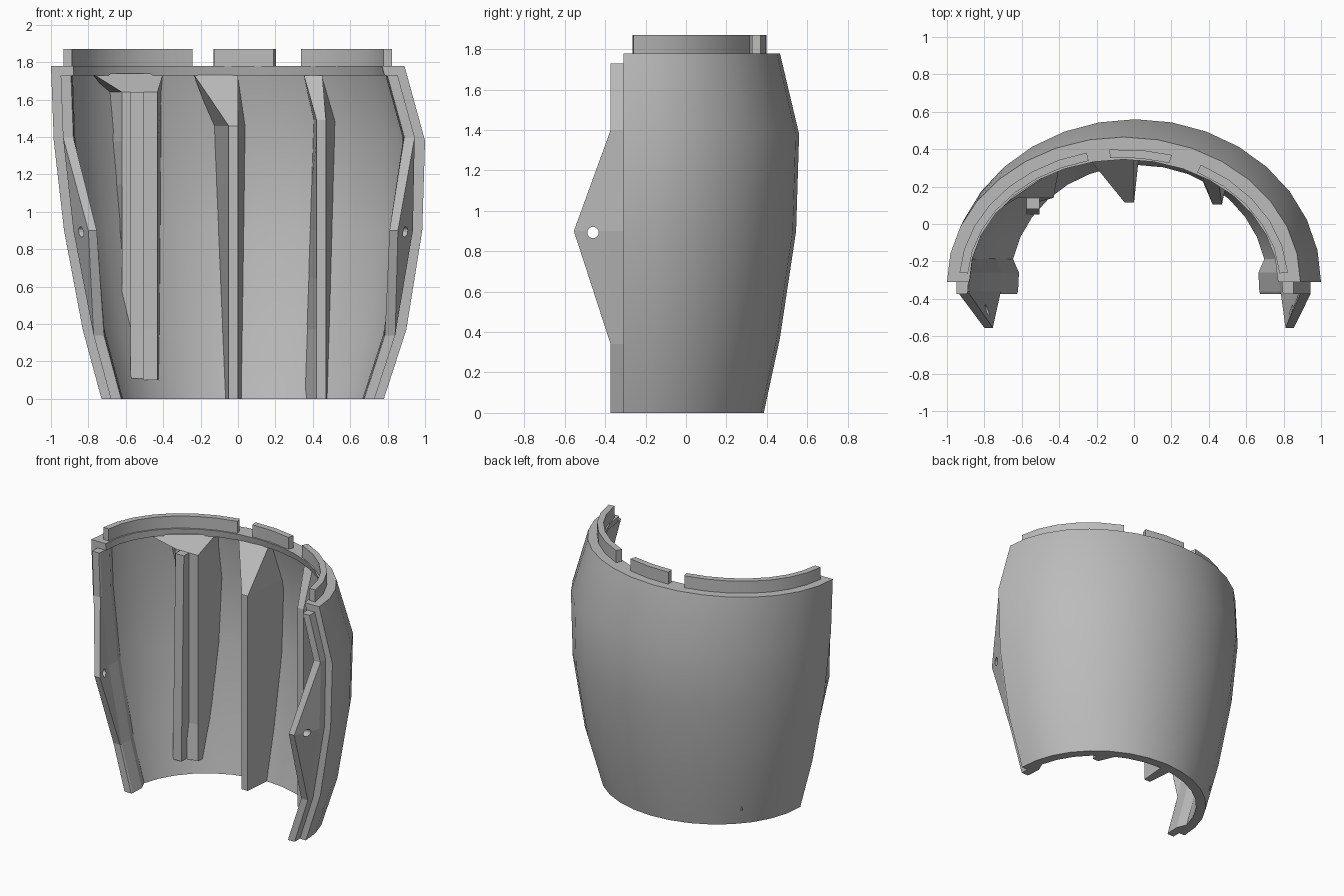
import bpy, bmesh, math
from mathutils import Vector

cube = bpy.data.objects.get("Cube")
if cube:
    bpy.data.objects.remove(cube, do_unlink=True)

grey = bpy.data.materials.new("plain grey")
grey.use_nodes = True
grey.diffuse_color = (0.5, 0.5, 0.5, 1)
grey.node_tree.nodes["Principled BSDF"].inputs["Base Color"].default_value = (0.5, 0.5, 0.5, 1)

FRONT = -0.31   # y of the shell's open edge
WALL = 0.07     # wall thickness
# height, right edge x, left edge x, back y
STATIONS = [(0, -.73, .78, .385), (.37, -.83, .90, .465), (.90, -.93, .985, .545),
            (1.38, -.985, 1.0, .56), (1.78, -1.0, .89, .465)]


def outline(z):
    """Outer edges and back depth at a height."""
    for a, b in zip(STATIONS, STATIONS[1:]):
        if z <= b[0]:
            k = (z - a[0]) / (b[0] - a[0])
            return [p + (q - p) * k for p, q in zip(a[1:], b[1:])]
    return STATIONS[-1][1:]


def arc_point(z, angle, inset, height=None):
    lo, hi, back = outline(z)
    return Vector(((lo + hi) / 2 + ((hi - lo) / 2 - inset) * math.cos(angle),
                   FRONT + (back - FRONT - inset) * math.sin(angle),
                   z if height is None else height))


def wall_y(x, z):
    """Depth of the inner wall."""
    lo, hi, back = outline(z)
    u = (x - (lo + hi) / 2) / ((hi - lo) / 2 - WALL)
    return FRONT + (back - FRONT - WALL) * math.sqrt(max(0, 1 - u * u))


def loft(name, rings):
    """Skin closed rings of equal size and cap both ends."""
    bm = bmesh.new()
    loops = [[bm.verts.new(p) for p in ring] for ring in rings]
    n = len(loops[0])
    for a, b in zip(loops, loops[1:]):
        for i in range(n):
            j = (i + 1) % n
            bm.faces.new((a[i], a[j], b[j], b[i]))
    bm.faces.new(loops[0])
    bm.faces.new(loops[-1])
    bmesh.ops.recalc_face_normals(bm, faces=bm.faces)
    mesh = bpy.data.meshes.new(name)
    bm.to_mesh(mesh)
    bm.free()
    mesh.materials.append(grey)
    ob = bpy.data.objects.new(name, mesh)
    bpy.context.collection.objects.link(ob)
    return ob


def smooth(ob):
    bpy.ops.object.select_all(action='DESELECT')
    ob.select_set(True)
    bpy.context.view_layer.objects.active = ob
    bpy.ops.object.shade_smooth_by_angle(angle=math.radians(30))


# Curved shell, swept around the arc, with a thicker rim at the top
SEGMENTS = 16
sections = []
for i in range(SEGMENTS + 1):
    ang = math.pi * i / SEGMENTS
    outer = [arc_point(s[0], ang, 0) for s in STATIONS]
    inner = [arc_point(1.78, ang, .12), arc_point(1.73, ang, .12), arc_point(1.73, ang, WALL)]
    inner += [arc_point(s[0], ang, WALL) for s in STATIONS[-2::-1]]
    sections.append(outer + inner)
smooth(loft("shell", sections))

# Raised tabs along the rim
for name, start, end in (("left_tab", 4, 62), ("middle_tab", 73, 95), ("right_tab", 103, 176)):
    steps = max(2, round((end - start) / 11))
    rings = []
    for i in range(steps + 1):
        ang = math.radians(start + (end - start) * i / steps)
        rings.append([arc_point(1.78, ang, d, h)
                      for d, h in ((.065, 1.76), (.065, 1.87), (.11, 1.87), (.11, 1.76))])
    smooth(loft(name, rings))

# Edge lips that swell into drilled ears at mid height
for name, side in (("left_lip", 1), ("right_lip", -1)):
    rings = []
    for z in (0, .34, .9, 1.4, 1.73):
        lo, hi, back = outline(z)
        edge = hi if side > 0 else lo
        ear = z == .9
        tip = [(.13, -.555), (.175, -.555)] if ear else [(.05, -.373), (.105, -.373)]
        section = [(.03, -.14), (.05, -.26), (.05, -.37)] + tip + [(.11, -.36), (.115, -.26), (.08, -.18)]
        rings.append([Vector((edge - side * d, y, z)) for d, y in section])
    lip = loft(name, rings)
    bpy.ops.mesh.primitive_cylinder_add(vertices=20, radius=.028, depth=.6,
                                        location=(side * .85, -.46, .893),
                                        rotation=(0, math.pi / 2, 0))
    cutter = bpy.context.object
    cutter.hide_render = True
    hole = lip.modifiers.new("hole", 'BOOLEAN')
    hole.operation = 'DIFFERENCE'
    hole.solver = 'EXACT'
    hole.object = cutter
    bpy.ops.object.select_all(action='DESELECT')
    lip.select_set(True)
    bpy.context.view_layer.objects.active = lip
    bpy.ops.object.modifier_apply(modifier=hole.name)
    bpy.data.objects.remove(cutter, do_unlink=True)


def rib(name, bottom, top, tip_y, tip, base_low, base_mid, base_top):
    """Inner rib: straight nose, base that follows the wall, sloped top."""
    rings = []
    heights = [bottom] + [z for z in (.37, .65, .9, 1.15, 1.38) if z < top] + [top]
    for z in heights:
        k = (z - bottom) / (1.38 - bottom)
        xa, xb = (p + (q - p) * k for p, q in zip(base_low, base_mid))
        ya, yb = wall_y(xa, z) + .03, wall_y(xb, z) + .03
        rings.append([Vector((xa, ya, z)), Vector((tip[0], min(tip_y, ya), z)),
                      Vector((tip[1], min(tip_y, yb), z)), Vector((xb, yb, z))])
    xa, xb = base_top
    ya, yb = wall_y(xa, 1.73), wall_y(xb, 1.73)
    rings.append([Vector((xa, ya + .03, 1.74)), Vector((xa, ya - .04, 1.74)),
                  Vector((xb, yb - .04, 1.74)), Vector((xb, yb + .03, 1.74))])
    return loft(name, rings)


rib("middle_rib", 0, 1.46, .115, (-.05, .0), (-.07, .02), (-.13, .04), (-.24, .0))
rib("left_rib", 0, 1.49, .105, (.42, .47), (.35, .48), (.40, .52), (.35, .45))
rib("right_rib", .1, 1.64, .14, (-.62, -.43), (-.56, -.42), (-.68, -.41), (-.78, -.40))

# Raised strip on the face of the right rib
loft("right_rib_strip", [[Vector((-.575, y, z)), Vector((-.505, y, z)),
                          Vector((-.505, .16, z)), Vector((-.575, .16, z))]
                         for y, z in ((.05, .11), (.08, 1.64))])
